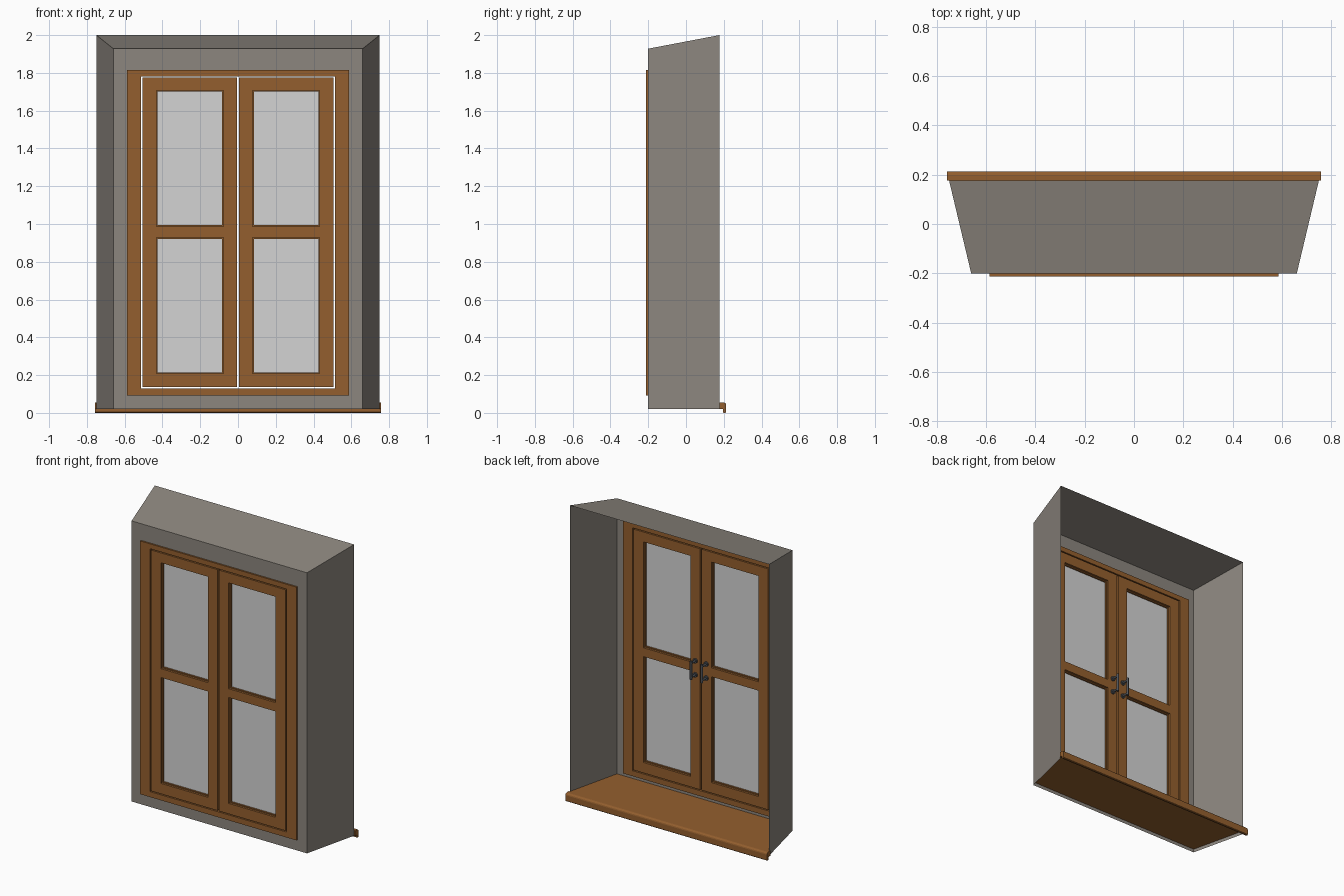
import bpy, bmesh, math
from mathutils import Matrix, Vector

if "Cube" in bpy.data.objects:
    bpy.data.objects.remove(bpy.data.objects["Cube"])


def material(name, rgb):
    lin = [((c / 255 + 0.055) / 1.055) ** 2.4 for c in rgb]
    m = bpy.data.materials.new(name)
    m.diffuse_color = (*lin, 1)
    m.use_nodes = True
    m.node_tree.nodes["Principled BSDF"].inputs["Base Color"].default_value = m.diffuse_color
    return m


WALL = material("grey_plaster", (140, 134, 126))
WOOD = material("brown_wood", (148, 95, 46))
GLASS = material("pale_glass", (212, 212, 212))
METAL = material("dark_metal", (78, 82, 88))


def finish(name, bm, mat, solid=True):
    if solid:
        bmesh.ops.recalc_face_normals(bm, faces=bm.faces)
    me = bpy.data.meshes.new(name)
    bm.to_mesh(me)
    bm.free()
    me.materials.append(mat)
    ob = bpy.data.objects.new(name, me)
    bpy.context.collection.objects.link(ob)
    return ob


def plate(name, xs, zs, holes, y0, y1, mat):
    """Upright panel of grid cells with some cells left open."""
    bm = bmesh.new()
    v = [[bm.verts.new((x, y0, z)) for z in zs] for x in xs]
    for i in range(len(xs) - 1):
        for j in range(len(zs) - 1):
            if (i, j) not in holes:
                bm.faces.new((v[i][j], v[i + 1][j], v[i + 1][j + 1], v[i][j + 1]))
    bmesh.ops.delete(bm, geom=[p for p in bm.verts if not p.link_faces], context='VERTS')
    if y1 != y0:
        ext = bmesh.ops.extrude_face_region(bm, geom=bm.faces[:], use_keep_orig=True)
        moved = [g for g in ext["geom"] if isinstance(g, bmesh.types.BMVert)]
        bmesh.ops.translate(bm, verts=moved, vec=(0, y1 - y0, 0))
    return finish(name, bm, mat, y1 != y0)


def prism(name, pts, offset, mat):
    bm = bmesh.new()
    f = bm.faces.new([bm.verts.new(p) for p in pts])
    ext = bmesh.ops.extrude_face_region(bm, geom=[f], use_keep_orig=True)
    moved = [g for g in ext["geom"] if isinstance(g, bmesh.types.BMVert)]
    bmesh.ops.translate(bm, verts=moved, vec=offset)
    return finish(name, bm, mat)


# Front wall around the window
plate("front_wall", [-0.66, -0.58, 0.58, 0.66], [0.02, 0.10, 1.81, 1.928],
      {(1, 1)}, -0.201, -0.201, WALL)

# Flared reveal: two sides and sloping top, open at the back and bottom
bm = bmesh.new()
front = [bm.verts.new((x, -0.201, z)) for x, z in
         ((-0.66, 0.02), (-0.66, 1.928), (0.66, 1.928), (0.66, 0.02))]
back = [bm.verts.new((x, 0.177, z)) for x, z in
        ((-0.75, 0.02), (-0.75, 2.0), (0.75, 2.0), (0.75, 0.02))]
for i in range(3):
    bm.faces.new((front[i], back[i], back[i + 1], front[i + 1]))
finish("reveal", bm, WALL, False)

# Fixed window frame
plate("window_frame", [-0.587, -0.513, 0.513, 0.587], [0.093, 0.13, 1.782, 1.815],
      {(1, 1)}, -0.212, -0.16, WOOD)

# Two sashes with beads, glass and handles
for side, s in (("left", -1), ("right", 1)):
    pane_z = ((0.208, 0.928), (0.988, 1.708))
    plate(side + "_sash", [s * x for x in (0.005, 0.078, 0.432, 0.506)],
          [0.137, 0.208, 0.928, 0.988, 1.708, 1.775],
          {(1, 1), (1, 3)}, -0.212, -0.16, WOOD)
    for tag, (z0, z1) in zip(("lower", "upper"), pane_z):
        b = 0.007
        plate(f"{side}_{tag}_bead", [s * x for x in (0.078, 0.078 + b, 0.432 - b, 0.432)],
              [z0, z0 + b, z1 - b, z1], {(1, 1)}, -0.198, -0.174, WOOD)
        plate(f"{side}_{tag}_glass", [s * 0.08, s * 0.43], [z0 + 0.002, z1 - 0.002],
              set(), -0.188, -0.184, GLASS)

    # Pull handle: round mounts, posts and an upright grip
    bm = bmesh.new()

    def rod(center, r, length, along_y):
        m = Matrix.Translation(Vector(center))
        if along_y:
            m = m @ Matrix.Rotation(math.pi / 2, 4, 'X')
        bmesh.ops.create_cone(bm, cap_ends=True, segments=16, radius1=r, radius2=r,
                              depth=length, matrix=m)

    x = s * 0.041
    for z in (0.91, 1.005):
        rod((x, -0.156, z), 0.016, 0.01, True)
        rod((x, -0.135, z), 0.007, 0.05, True)
    rod((x, -0.112, 0.9575), 0.008, 0.125, False)
    handle = finish(side + "_handle", bm, METAL)
    for p in handle.data.polygons:
        p.use_smooth = len(p.vertices) == 4

# Sill board filling the niche, and its overhanging nose
prism("sill_board", [(-0.659, -0.2, 0.042), (0.659, -0.2, 0.042),
                     (0.749, 0.177, 0.042), (-0.749, 0.177, 0.042)], (0, 0, 0.013), WOOD)
nose = [(0.177, 0.02), (0.177, 0.055), (0.199, 0.055), (0.206, 0.053), (0.211, 0.048),
        (0.213, 0.041), (0.213, 0.004), (0.209, 0), (0.2, 0), (0.196, 0.004), (0.196, 0.02)]
prism("sill_nose", [(-0.758, y, z) for y, z in nose], (1.516, 0, 0), WOOD)
